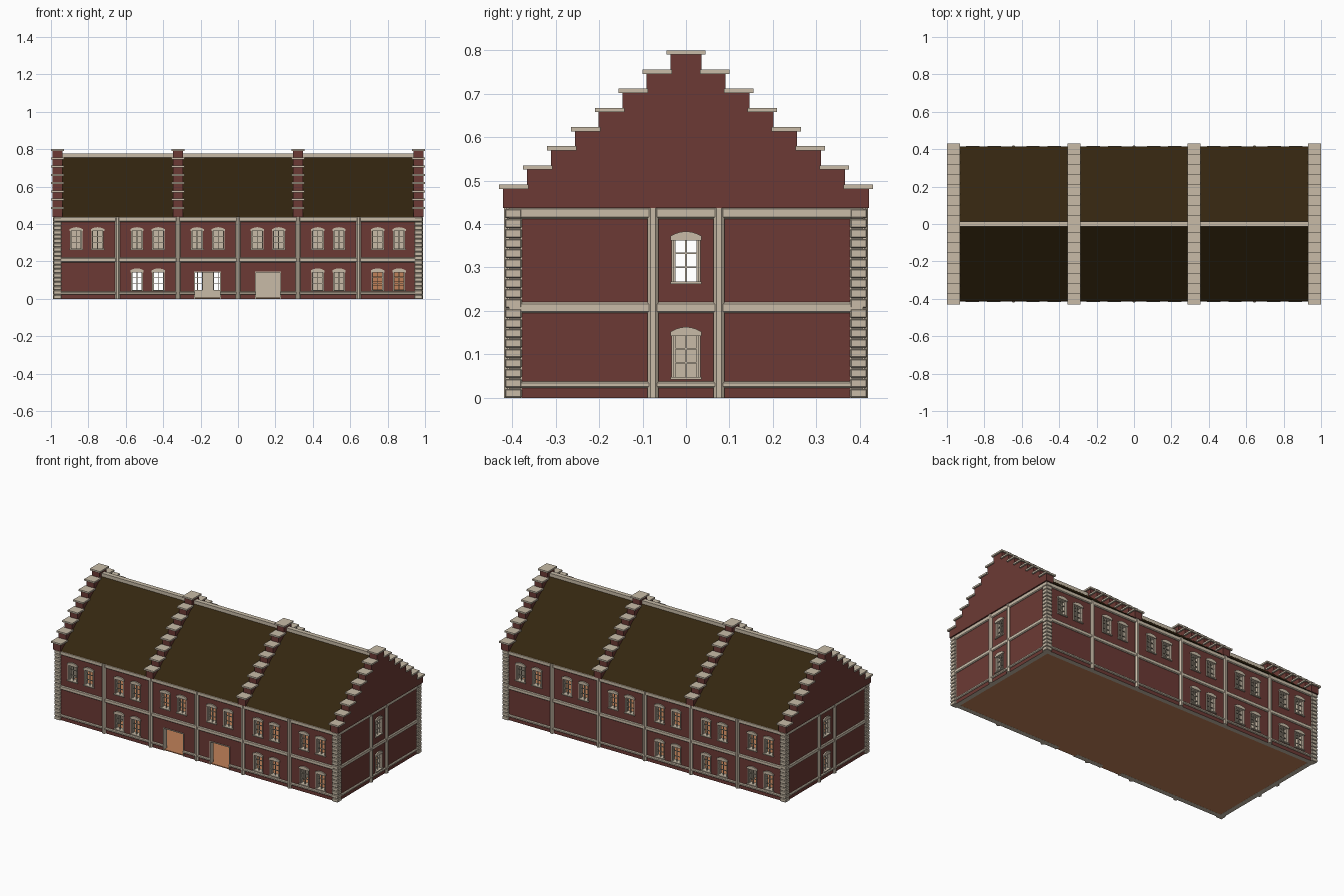
import bpy, bmesh, math
from mathutils import Matrix, Vector

if "Cube" in bpy.data.objects:
    bpy.data.objects.remove(bpy.data.objects["Cube"])

def material(name, rgb):
    m = bpy.data.materials.new(name)
    m.diffuse_color = (*rgb, 1)
    m.use_nodes = True
    m.node_tree.nodes["Principled BSDF"].inputs["Base Color"].default_value = m.diffuse_color
    return m

BRICK = material("red brick", (0.15, 0.042, 0.035))
STONE = material("cream stone", (0.58, 0.50, 0.39))
ROOF = material("dark roof", (0.034, 0.019, 0.005))
WOOD = material("orange floor", (0.53, 0.22, 0.10))

HX, HY, WALL_TOP = 0.977, 0.407, 0.44      # outer wall faces


class Part:
    """Collects simple solids into one named object."""
    def __init__(self, name, mats, matrix=Matrix()):
        self.name, self.mats, self.matrix = name, mats, matrix
        self.bm = bmesh.new()

    def box(self, x0, x1, y0, y1, z0, z1):
        m = (Matrix.Translation(((x0 + x1) / 2, (y0 + y1) / 2, (z0 + z1) / 2))
             @ Matrix.Diagonal((x1 - x0, y1 - y0, z1 - z0, 1)))
        bmesh.ops.create_cube(self.bm, size=1, matrix=m)

    def prism(self, pts, sweep):
        """Extrude a flat outline of 3D points along a vector."""
        f = self.bm.faces.new([self.bm.verts.new(p) for p in pts])
        ext = bmesh.ops.extrude_face_region(self.bm, geom=[f], use_keep_orig=True)
        vs = [v for v in ext["geom"] if isinstance(v, bmesh.types.BMVert)]
        bmesh.ops.translate(self.bm, verts=vs, vec=Vector(sweep))

    def done(self, recalc=True):
        if recalc:
            bmesh.ops.recalc_face_normals(self.bm, faces=self.bm.faces[:])
        me = bpy.data.meshes.new(self.name)
        self.bm.to_mesh(me)
        self.bm.free()
        ob = bpy.data.objects.new(self.name, me)
        for m in self.mats:
            me.materials.append(m)
        ob.matrix_world = self.matrix
        bpy.context.collection.objects.link(ob)
        return ob


def wall(name, mat, half, dist, holes):
    """Brick sheet with rectangular openings, thickened inward in cream."""
    p = Part(name, [BRICK, STONE], mat)
    us = sorted({-half, half} | {u for h in holes for u in h[:2]})
    zs = sorted({0, WALL_TOP} | {z for h in holes for z in h[2:]})
    for u0, u1 in zip(us, us[1:]):
        for z0, z1 in zip(zs, zs[1:]):
            cu, cz = (u0 + u1) / 2, (z0 + z1) / 2
            if any(h[0] < cu < h[1] and h[2] < cz < h[3] for h in holes):
                continue
            p.bm.faces.new([p.bm.verts.new((u, -dist, z)) for u, z in
                            ((u0, z0), (u1, z0), (u1, z1), (u0, z1))])
    bmesh.ops.remove_doubles(p.bm, verts=p.bm.verts[:], dist=1e-5)
    s = p.done(False).modifiers.new("thickness", "SOLIDIFY")
    s.thickness, s.offset = 0.03, -1
    s.material_offset = s.material_offset_rim = 1


def window(p, u, z, d):
    """Frame, glazing bars, sill and arched hood; z is the opening bottom."""
    w, h, f = 0.028, 0.097, 0.005
    y0, y1 = -d - 0.004, -d + 0.012
    for s in (-1, 1):
        a, b = sorted((s * w, s * (w + f)))
        p.box(u + a, u + b, y0, y1, z, z + h)
        a, b = sorted((s * w, s * (w - 0.004)))
        p.box(u + a, u + b, -d + 0.008, y1, z, z + h)
    for k in (1, 2):
        zz = z + h * k / 3
        p.box(u - w, u + w, -d + 0.006, y1, zz - 0.0015, zz + 0.0015)
    p.box(u - 0.002, u + 0.002, -d + 0.005, y1, z, z + h)
    p.box(u - 0.036, u + 0.036, -d - 0.009, y1, z - 0.006, z)
    hood = [(u - 0.036, z + h - 0.003), (u + 0.036, z + h - 0.003)]
    for i in range(7):
        t = 1 - i / 3
        hood.append((u + 0.036 * t, z + h + 0.018 - 0.011 * t * t))
    p.prism([(a, -d - 0.008, b) for a, b in hood], (0, 0.016, 0))


def band(p, u0, u1, z0, z1, d):
    """Chamfered string course."""
    c = 0.004
    prof = [(d - 0.002, z0), (d + 0.003, z0), (d + 0.008, z0 + c),
            (d + 0.008, z1 - c), (d + 0.003, z1), (d - 0.002, z1)]
    p.prism([(u0, -a, b) for a, b in prof], (u1 - u0, 0, 0))


def facade(name, angle, half, dist, windows, doors, pilasters):
    mat = Matrix.Rotation(angle, 4, "Z")
    holes = [(u - 0.028, u + 0.028, z, z + 0.097) for u, z in windows] + doors
    wall(name + "_wall", mat, half, dist, holes)
    p = Part(name + "_windows", [STONE], mat)
    for u, z in windows:
        window(p, u, z, dist)
    p.done()
    t = Part(name + "_trim", [STONE], mat)
    band(t, -half, half, 0.195, 0.22, dist)
    band(t, -half, half, 0.412, 0.439, dist)
    # plinth course stops at the doors
    cuts = [-half] + [e for d in doors for e in d[:2]] + [half]
    for a, b in zip(cuts[::2], cuts[1::2]):
        band(t, a, b, 0.022, 0.038, dist)
    # octagonal half-column pilasters
    for u in pilasters:
        bmesh.ops.create_cone(t.bm, cap_ends=True, segments=8, radius1=0.014, radius2=0.014,
                              depth=0.437, matrix=Matrix.Translation((u, -dist + 0.001, 0.2185))
                              @ Matrix.Rotation(math.pi / 8, 4, "Z"))
    # door surrounds
    for a, b, z0, z1 in doors:
        y0, y1 = -dist - 0.004, -dist + 0.01
        t.box(a - 0.005, a, y0, y1, 0, z1 + 0.005)
        t.box(b, b + 0.005, y0, y1, 0, z1 + 0.005)
        t.box(a, b, y0, y1, z1, z1 + 0.005)
    t.done()


# Four facades
BAYS = [-0.808, -0.483, -0.162, 0.16, 0.483, 0.804]
LOW, HIGH = 0.048, 0.268
def pairs(bays, z):
    return [(b + s * 0.057, z) for b in bays for s in (-1, 1)]

LONG_P = [-0.645, -0.321, 0, 0.321, 0.645]
facade("front", 0, HX, HY, pairs(BAYS, HIGH) + pairs([BAYS[i] for i in (1, 4, 5)], LOW),
       [(-0.23, -0.095, 0, 0.14), (0.095, 0.225, 0, 0.142)], LONG_P)
facade("back", math.pi, HX, HY, pairs(BAYS, HIGH) + pairs(BAYS[3:], LOW), [], LONG_P)
for name, ang in (("right", math.pi / 2), ("left", -math.pi / 2)):
    facade(name, ang, HY, HX, [(0, LOW), (0, HIGH)], [], [-0.076, 0.076])

# Corner quoins
q = Part("corner_quoins", [STONE])
N = 19
for sx in (-1, 1):
    for sy in (-1, 1):
        for i in range(N):
            xa, xb = sorted((sx * 0.945, sx * 0.986))
            ya, yb = sorted((sy * 0.378, sy * 0.417))
            z = i * 0.437 / N
            q.box(xa, xb, ya, yb, z, z + 0.0205)
bev = q.done().modifiers.new("chamfer", "BEVEL")
bev.width, bev.segments = 0.0025, 1

# Stepped gable parapets with cap stones
g = Part("stepped_gables", [BRICK])
c = Part("gable_caps", [STONE])
for x in (-0.965, -0.321, 0.321, 0.965):
    outline = []
    for i in range(8):
        o, top = 0.43 - 0.055 * i, 0.491 + 0.0441 * i
        z0 = 0.437 if i == 0 else top - 0.0541
        outline += [(o - 0.009, z0), (o - 0.009, top - 0.01)]
        if i == 7:
            c.box(x - 0.035, x + 0.035, -o, o, top - 0.01, top)
        else:
            for a, b in ((o - 0.068, o), (-o, 0.068 - o)):
                c.box(x - 0.035, x + 0.035, a, b, top - 0.01, top)
    outline += [(-y, z) for y, z in reversed(outline)]
    g.prism([(x - 0.026, y, z) for y, z in outline], (0.052, 0, 0))
g.done()
c.done()

# Roof and ridge
r = Part("roof", [ROOF])
r.prism([(-0.945, -0.415, 0.438), (-0.945, 0.415, 0.438), (-0.945, 0.41, 0.445),
         (-0.945, 0, 0.766), (-0.945, -0.41, 0.445)], (1.89, 0, 0))
r.done()
k = Part("ridge_cap", [STONE])
k.box(-0.945, 0.945, -0.014, 0.014, 0.753, 0.776)
k.done()

# Interior floors, stairs and partitions
f = Part("floors_and_stairs", [WOOD])
f.box(-0.972, 0.972, -0.403, 0.403, 0.0005, 0.006)
f.box(-0.95, 0.95, -0.38, 0.38, 0.205, 0.21)
for i in range(8):
    f.box(0.67, 0.94, 0.06 + 0.039 * i, 0.099 + 0.039 * i, 0.006, 0.03 + 0.022 * i)
f.done()
n = Part("ceilings_and_partitions", [STONE])
n.box(-0.95, 0.95, -0.38, 0.38, 0.198, 0.205)
n.box(-0.95, 0.95, -0.38, 0.38, 0.43, 0.436)
n.box(-0.95, 0.95, 0.09, 0.10, 0.21, 0.43)
for x in (-0.65, 0.65):
    n.box(x - 0.005, x + 0.005, -0.38, 0.38, 0.006, 0.2)
n.done()
